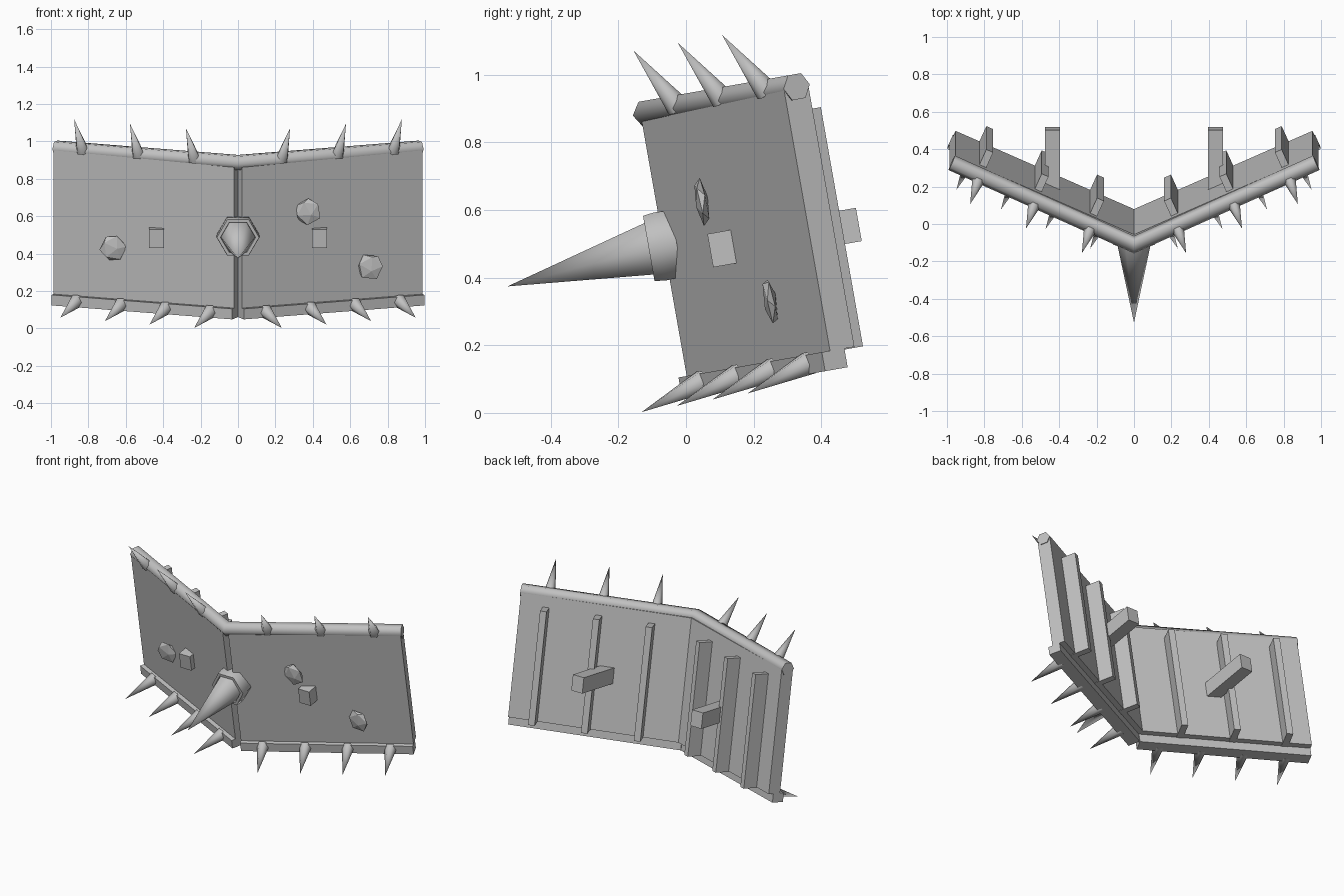
import bpy, bmesh, math
from math import sin, cos, pi, radians
from mathutils import Matrix, Vector

cube = bpy.data.objects.get("Cube")
if cube:
    bpy.data.objects.remove(cube, do_unlink=True)

SWEEP = radians(24)    # how far each wing is swept back
LEAN = radians(10)     # the whole plough leans forward
NOSE = 0.012           # depth of the panel fronts at the middle
LENGTH = 1.08          # length of one wing

steel = bpy.data.materials.new("grey_steel")
steel.use_nodes = True
GREY = (0.53, 0.53, 0.53, 1)
steel.diffuse_color = GREY
steel.node_tree.nodes["Principled BSDF"].inputs["Base Color"].default_value = GREY

# Frames: body is (x, depth, up); wing is (along, behind, up)
BODY = Matrix.Rotation(LEAN, 4, 'X')


def wing(side):
    return (BODY @ Matrix.Diagonal((side, 1, 1, 1))
            @ Matrix.Translation((0, NOSE, 0)) @ Matrix.Rotation(SWEEP, 4, 'Z'))


def finish(name, bm, smooth):
    bmesh.ops.remove_doubles(bm, verts=bm.verts, dist=1e-5)
    bmesh.ops.recalc_face_normals(bm, faces=bm.faces)
    mesh = bpy.data.meshes.new(name)
    bm.to_mesh(mesh)
    bm.free()
    mesh.materials.append(steel)
    obj = bpy.data.objects.new(name, mesh)
    bpy.context.collection.objects.link(obj)
    if smooth:
        bpy.ops.object.select_all(action='DESELECT')
        obj.select_set(True)
        bpy.context.view_layer.objects.active = obj
        bpy.ops.object.shade_smooth_by_angle(angle=radians(65))


def loft(name, frame, rings, smooth=False):
    """Skin equal rings of points and cap both ends."""
    bm = bmesh.new()
    loops = [[bm.verts.new(frame @ Vector(p)) for p in ring] for ring in rings]
    for a, b in zip(loops, loops[1:]):
        for i in range(len(a)):
            j = (i + 1) % len(a)
            bm.faces.new((a[i], a[j], b[j], b[i]))
    bm.faces.new(loops[0])
    bm.faces.new(loops[-1])
    finish(name, bm, smooth)


def box(name, frame, x, y, z):
    rings = [[(x[0], y[0], c), (x[1], y[0], c), (x[1], y[1], c), (x[0], y[1], c)] for c in z]
    loft(name, frame, rings)


def spike(name, frame, base, tip, radius, sides=6):
    base, tip = Vector(base), Vector(tip)
    turn = (tip - base).to_track_quat('Z', 'Y')
    ring = [base + turn @ Vector((radius * cos(a), radius * sin(a), 0))
            for a in (2 * pi * i / sides for i in range(sides))]
    tip_ring = [tip + (p - base) * 1e-6 for p in ring]
    loft(name, frame, [ring, tip_ring], True)


# Wings: panel, cutting lip, ribs, spikes and push rod on both sides
for side, word in ((1, "left"), (-1, "right")):
    frame = wing(side)
    box(word + "_panel", frame, (0.022, LENGTH), (0, 0.08), (0.106, 0.89))
    box(word + "_lip", frame, (0.022, LENGTH), (-0.027, 0.047), (0.05, 0.107))
    for i in range(3):
        s = 0.272 + 0.324 * i
        box(f"{word}_rib_{i + 1}", frame, (s - 0.02, s + 0.02), (0.03, 0.17), (0.103, 0.821))
        s = 0.263 + 0.327 * i
        spike(f"{word}_top_spike_{i + 1}", frame, (s, 0.018, 0.893), (s, -0.094, 1.082), 0.036)
    for i in range(4):
        s = 0.157 + 0.261 * i
        spike(f"{word}_lip_spike_{i + 1}", frame, (s, -0.01, 0.082), (s, -0.224, 0.025), 0.039)
    rod_x = sorted((side * 0.396, side * 0.476))
    box(word + "_push_rod", BODY, rod_x, (0.154, 0.6), (0.41, 0.51))

# Top rail: one hexagonal tube, mitred at the nose
section = [(0.043 * cos(a), 0.893 + 0.043 * sin(a)) for a in (pi / 3 * i for i in range(6))]
ends = [[wing(side) @ Vector((LENGTH + 0.005, n + 0.04, u)) for n, u in section]
        for side in (-1, 1)]
middle = [BODY @ Vector((0, NOSE + (n + 0.03) / cos(SWEEP), u)) for n, u in section]
loft("top_rail", Matrix(), [ends[0], middle, ends[1]], True)


# Horn and its hexagonal collar
def hexagon(radius, depth, up=0.498):
    return [(radius * cos(a), depth, up + radius * sin(a))
            for a in (pi / 3 * i for i in range(6))]


loft("horn_collar", BODY, [hexagon(0.115, 0.06), hexagon(0.118, 0.01), hexagon(0.113, -0.024),
                           hexagon(0.094, -0.024), hexagon(0.09, -0.005)], True)
loft("horn", BODY, [hexagon(0.092, -0.01), hexagon(1e-7, -0.455, 0.46)], True)

# Flattened rocks stuck on the panels
for i, (x, up, spin) in enumerate(((-0.668, 0.386, 0.3), (0.374, 0.606, 0.9), (0.706, 0.281, 1.5))):
    depth = NOSE + abs(x) * math.tan(SWEEP) - 0.024
    bm = bmesh.new()
    bmesh.ops.create_icosphere(bm, subdivisions=1, radius=1, matrix=(
        BODY @ Matrix.Translation((x, depth, up)) @ Matrix.Diagonal((0.075, 0.02, 0.075, 1))
        @ Matrix.Rotation(spin, 4, 'Y') @ Matrix.Rotation(0.4, 4, 'X')))
    finish(f"rock_{i + 1}", bm, False)
